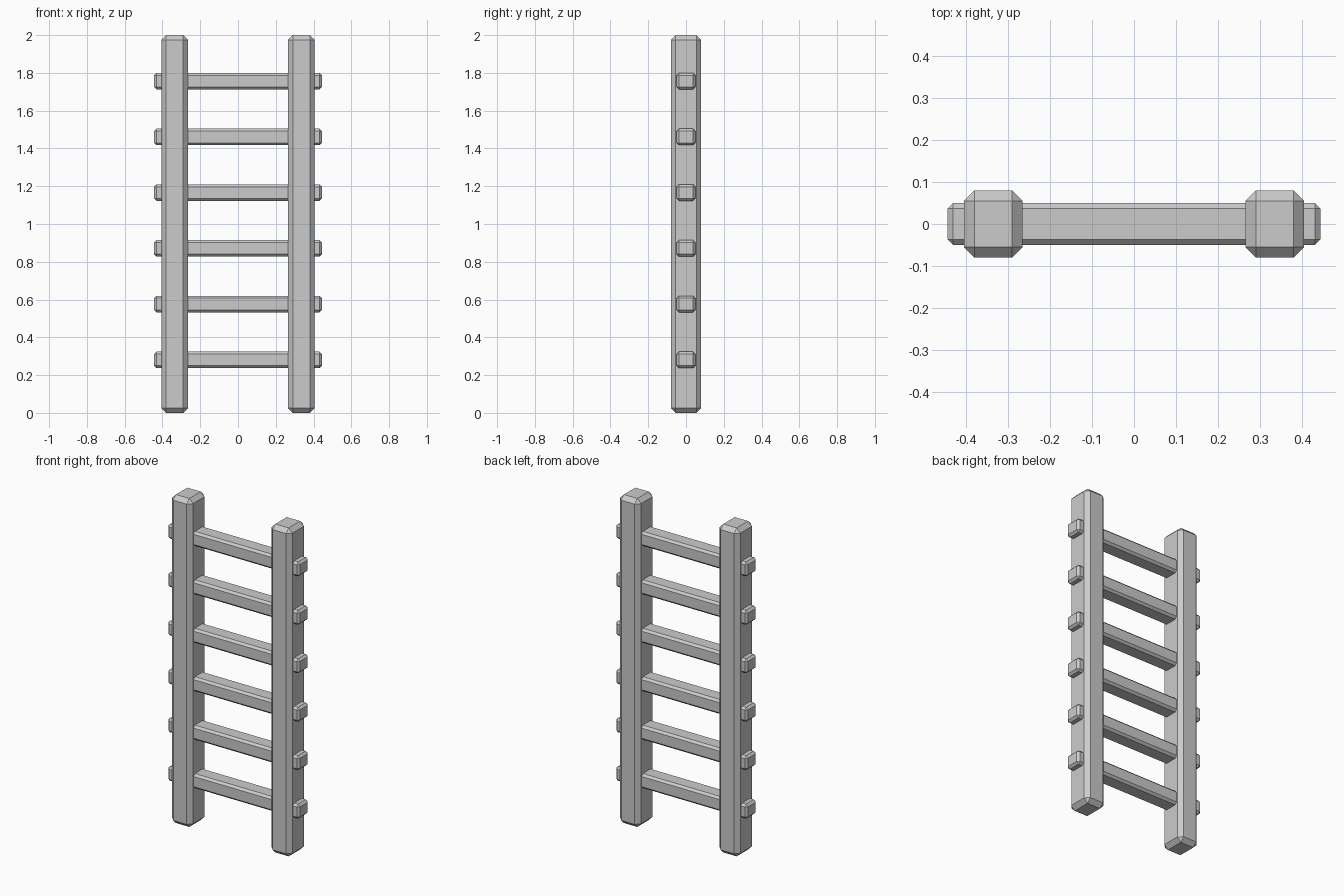
import bpy

if "Cube" in bpy.data.objects:
    bpy.data.objects.remove(bpy.data.objects["Cube"])


def chamfered_box(name, size, location, chamfer):
    bpy.ops.mesh.primitive_cube_add(size=1, location=location)
    obj = bpy.context.object
    obj.name = name
    obj.scale = size
    bpy.ops.object.transform_apply(location=False, rotation=False, scale=True)
    bevel = obj.modifiers.new("chamfer", 'BEVEL')
    bevel.width = chamfer
    bevel.segments = 1
    bevel.limit_method = 'NONE'
    return obj


# Two upright rails
for side, x in (("left", -0.335), ("right", 0.335)):
    chamfered_box(side + "_rail", (0.14, 0.16, 2.0), (x, 0, 1.0), 0.025)

# Six evenly spaced rungs passing through the rails
for i in range(6):
    chamfered_box(f"rung_{i + 1}", (0.888, 0.10, 0.088),
                  (0, 0, 0.281 + i * 0.295), 0.013)
